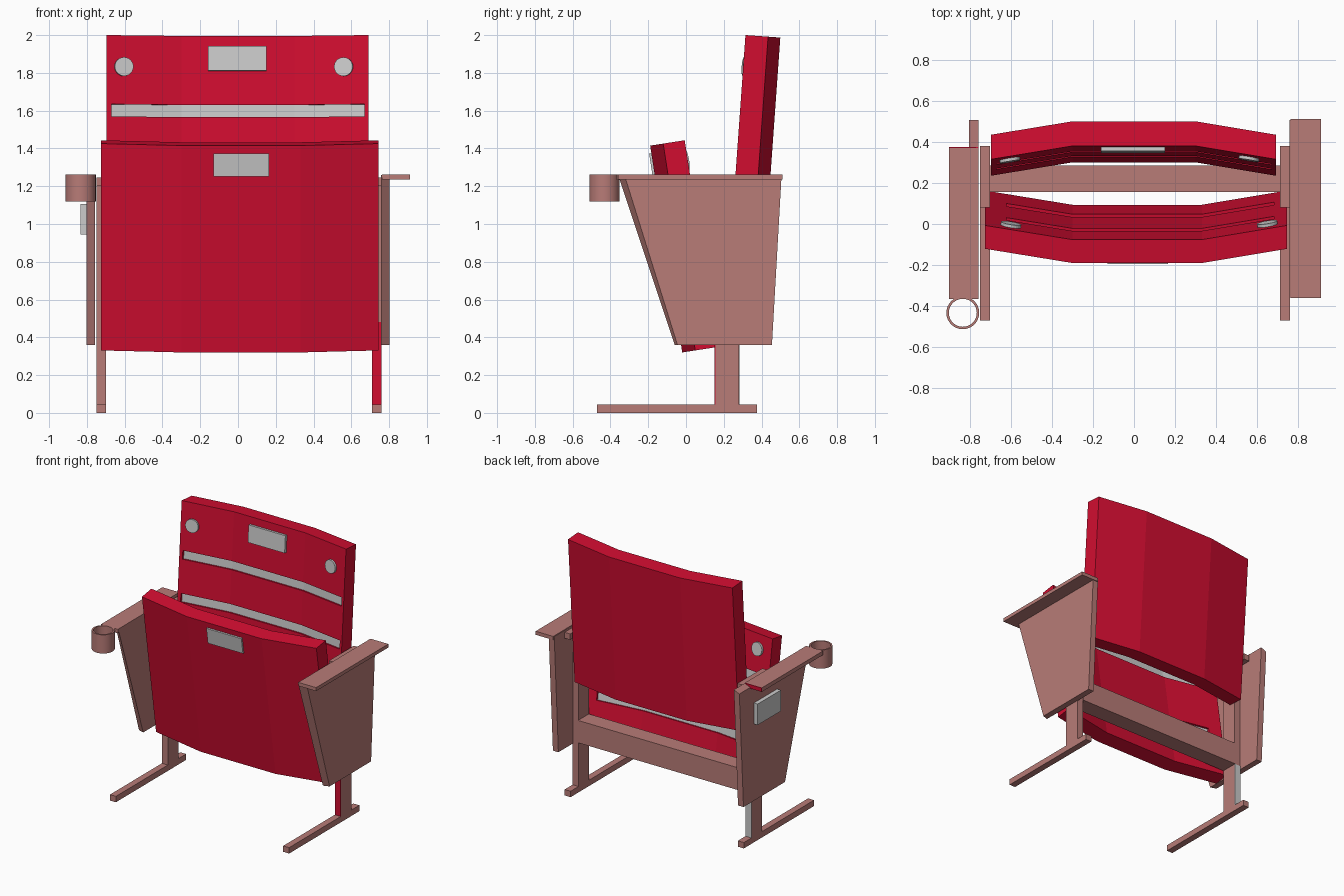
import bpy, bmesh, math
from mathutils import Matrix, Vector

if "Cube" in bpy.data.objects:
    bpy.data.objects.remove(bpy.data.objects["Cube"])


def material(name, rgb):
    m = bpy.data.materials.new(name)
    m.diffuse_color = (*rgb, 1)
    m.use_nodes = True
    m.node_tree.nodes["Principled BSDF"].inputs["Base Color"].default_value = m.diffuse_color
    return m


RED = material("red", (0.64, 0.004, 0.03))
ROSE = material("rose", (0.48, 0.2, 0.185))


def add_mesh(name, verts, faces, mat=None):
    me = bpy.data.meshes.new(name)
    bm = bmesh.new()
    vs = [bm.verts.new(v) for v in verts]
    for f in faces:
        bm.faces.new([vs[i] for i in f])
    bmesh.ops.recalc_face_normals(bm, faces=bm.faces)
    bm.to_mesh(me)
    bm.free()
    ob = bpy.data.objects.new(name, me)
    bpy.context.collection.objects.link(ob)
    if mat:
        me.materials.append(mat)
    return ob


def loft(name, rings, mat=None):
    """Skin a list of equal-sized rings and cap both ends."""
    n = len(rings[0])
    verts = [v for r in rings for v in r]
    faces = [[k * n + i, k * n + (i + 1) % n, (k + 1) * n + (i + 1) % n, (k + 1) * n + i]
             for k in range(len(rings) - 1) for i in range(n)]
    faces += [list(range(n)), [len(verts) - n + i for i in range(n)]]
    return add_mesh(name, verts, faces, mat)


def box(name, x, y, z, mat=None):
    return loft(name, [[(a, y[0], z[0]), (a, y[1], z[0]), (a, y[1], z[1]), (a, y[0], z[1])]
                       for a in x], mat)


class Board:
    """Faceted board in a tilted frame: x across, n through, u along the height."""

    def __init__(self, origin, lean, xs, offs):
        self.o, self.xs, self.offs = Vector(origin), xs, offs
        self.u = Vector((0, math.sin(lean), math.cos(lean)))
        self.n = Vector((0, math.cos(lean), -math.sin(lean)))

    def pt(self, x, n, u):
        return self.o + Vector((x, 0, 0)) + self.n * n + self.u * u

    def off(self, x):
        for i in range(3):
            if x <= self.xs[i + 1] or i == 2:
                t = (x - self.xs[i]) / (self.xs[i + 1] - self.xs[i])
                return self.offs[i] + t * (self.offs[i + 1] - self.offs[i])

    def strip(self, name, xa, xb, n, u, mat=None):
        rings = []
        for x in (xa, self.xs[1], self.xs[2], xb):
            c = self.off(x)
            rings.append([self.pt(x, c + a, b) for a, b in
                          ((n[0], u[0]), (n[1], u[0]), (n[1], u[1]), (n[0], u[1]))])
        return loft(name, rings, mat)

    def plate(self, name, x, n, u):
        return loft(name, [[self.pt(a, b, c) for b, c in
                            ((n[0], u[0]), (n[1], u[0]), (n[1], u[1]), (n[0], u[1]))] for a in x])

    def disc(self, name, x, n, u, r=0.05, h=0.015):
        slope = (self.off(x + 0.03) - self.off(x - 0.03)) / 0.06
        side = (Vector((1, 0, 0)) + self.n * slope).normalized()
        axis = side.cross(self.u)
        c = self.pt(x, self.off(x) + n, u)
        rings = [[c + axis * d + (side * math.cos(t) + self.u * math.sin(t)) * r
                  for t in [k * math.tau / 24 for k in range(24)]] for d in (-h, h)]
        return loft(name, rings)


def cut(ob, cutter):
    m = ob.modifiers.new("groove", 'BOOLEAN')
    m.operation, m.solver, m.object = 'DIFFERENCE', 'EXACT', cutter
    bpy.context.view_layer.objects.active = ob
    bpy.ops.object.modifier_apply(modifier=m.name)
    bpy.data.objects.remove(cutter)


# Backrest: concave board with two grooves holding grey strips
B = Board((0, 0.235, 0.883), math.atan(0.0714), (-0.695, -0.3, 0.3, 0.69), (0, 0.065, 0.065, 0))
back = B.strip("backrest", -0.695, 0.69, (0, 0.12), (0, 1.12), RED)
for i, u in enumerate(((0.37, 0.435), (0.689, 0.754))):
    cut(back, B.strip("cutter", -0.67, 0.67, (-0.05, 0.02), u))
    B.strip(f"backrest_strip_{i}", -0.67, 0.67, (0.014, 0.03), u)
B.plate("backrest_plate", (-0.16, 0.15), (0.045, 0.075), (0.935, 1.065))
for x in (-0.605, 0.56):
    B.disc("backrest_disc", x, 0, 0.953)

# Folded-up seat: bulges forward, grooves on its rear face
S = Board((0, -0.02, 0.32), -math.atan(0.155), (-0.725, -0.3, 0.33, 0.745), (0.07, 0, 0, 0.07))
seat = S.strip("seat", -0.725, 0.745, (0, 0.115), (0, 1.108), RED)
for i, u in enumerate(((0.3, 0.39), (0.75, 0.83))):
    cut(seat, S.strip("cutter", -0.62, 0.68, (0.095, 0.17), u))
    S.strip(f"seat_strip_{i}", -0.62, 0.68, (0.085, 0.101), u)
S.plate("seat_plate", (-0.13, 0.165), (-0.012, 0.01), (0.945, 1.067))
for x in (-0.6, 0.65):
    S.disc("seat_disc", x, 0.115, 1.0)

# Legs, feet, top brackets and side panels
inner = ((-0.36, 1.26), (0.505, 1.26), (0.455, 0.36), (-0.06, 0.36))
outer = ((-0.32, 1.24), (0.505, 1.24), (0.455, 0.36), (-0.045, 0.36))
for side, s, x in (("left", -1, (-0.75, -0.7)), ("right", 1, (0.71, 0.76))):
    box(f"{side}_foot", x, (-0.47, 0.375), (0, 0.045), ROSE)
    box(f"{side}_leg", x, (0.155, 0.28), (0.045, 1.2), ROSE)
    box(f"{side}_bracket", x, (0.08, 0.38), (1.2, 1.245), ROSE)
    loft(f"{side}_panel", [[(s * 0.757, y, z) for y, z in inner],
                           [(s * 0.803, y, z) for y, z in outer]], ROSE)
box("cross_bar", (-0.7, 0.71), (0.155, 0.285), (0.38, 0.55), ROSE)

# Coloured faces on the legs
box("right_leg_front", (0.71, 0.76), (0.151, 0.156), (0.045, 0.48), RED)
box("left_leg_rear", (-0.75, -0.7), (0.279, 0.284), (0.045, 0.38))

# Armrests: the left one sits further forward and carries the cup ring
box("right_armrest", (0.762, 0.91), (-0.36, 0.51), (1.235, 1.262), ROSE)
box("left_armrest", (-0.9, -0.757), (-0.365, 0.37), (1.232, 1.262), ROSE)
box("left_armrest_end", (-0.9, -0.757), (0.369, 0.374), (1.232, 1.262), RED)
box("left_panel_plate", (-0.835, -0.8), (0.05, 0.33), (0.945, 1.105))

# Cup ring: open tube
N = 32
verts = [(-0.833 + r * math.cos(k * math.tau / N), -0.432 + r * math.sin(k * math.tau / N), z)
         for r, z in ((0.08, 1.12), (0.08, 1.262), (0.068, 1.262), (0.068, 1.12)) for k in range(N)]
faces = [[j * N + k, j * N + (k + 1) % N, (j + 1) % 4 * N + (k + 1) % N, (j + 1) % 4 * N + k]
         for j in range(4) for k in range(N)]
ring = add_mesh("cup_ring", verts, faces, ROSE)
bpy.context.view_layer.objects.active = ring
ring.select_set(True)
bpy.ops.object.shade_smooth_by_angle(angle=math.radians(30))
